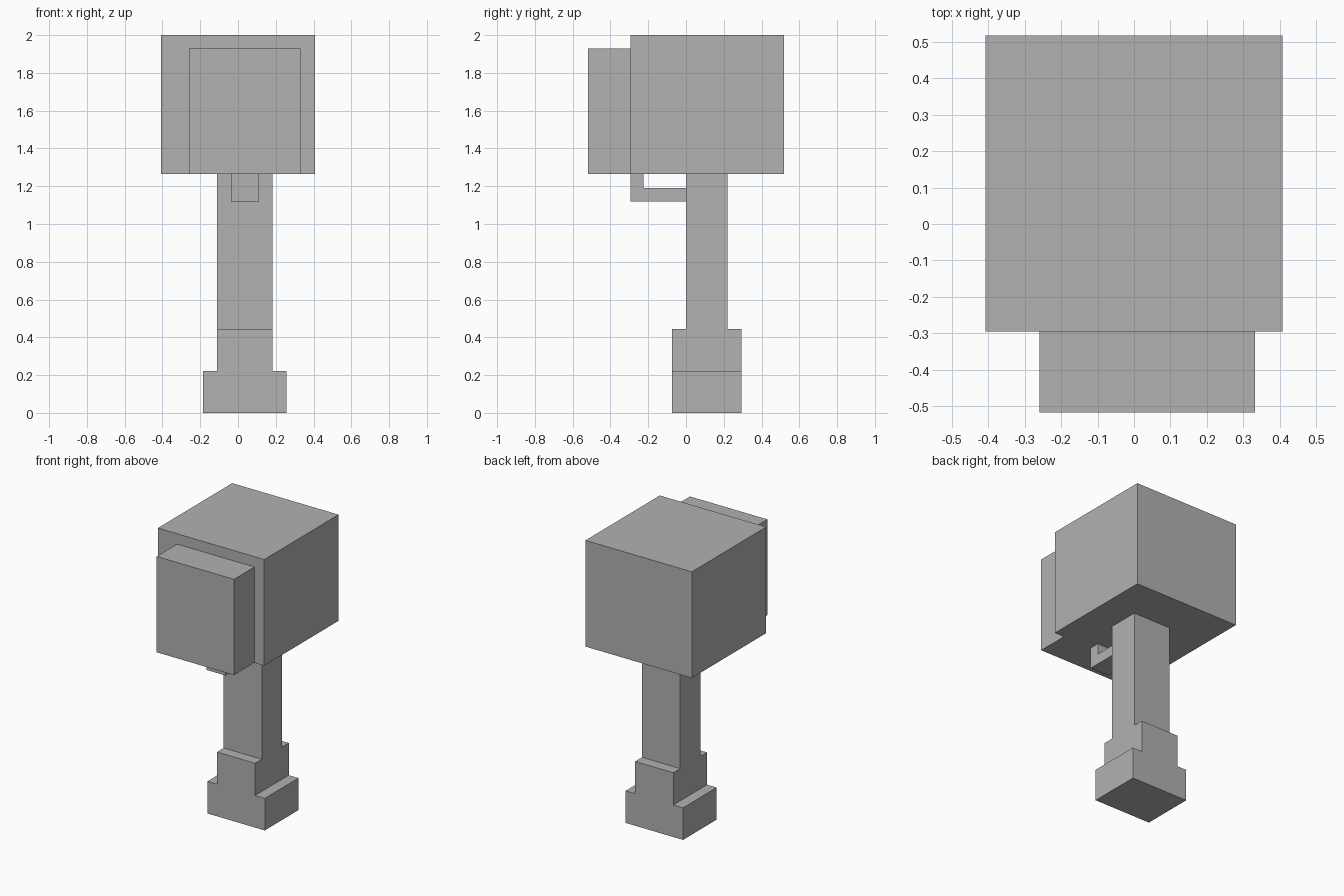
import bpy
import bmesh
from mathutils import Vector

cube = bpy.data.objects.get("Cube")
if cube:
    bpy.data.objects.remove(cube, do_unlink=True)

# Single flat colour
grey = bpy.data.materials.new("plain_grey")
grey.use_nodes = True
colour = (0.445, 0.445, 0.445, 1)
grey.diffuse_color = colour
grey.node_tree.nodes["Principled BSDF"].inputs["Base Color"].default_value = colour


def prism(name, axis, profile, start, end):
    """Extrude a closed profile along x (points are y, z) or y (points are x, z)."""
    def place(p, depth):
        return (depth, p[0], p[1]) if axis == "x" else (p[0], depth, p[1])

    bm = bmesh.new()
    face = bm.faces.new([bm.verts.new(place(p, start)) for p in profile])
    result = bmesh.ops.extrude_face_region(bm, geom=[face])
    moved = [v for v in result["geom"] if isinstance(v, bmesh.types.BMVert)]
    bmesh.ops.translate(bm, verts=moved, vec=Vector(place((0, 0), end - start)))
    bmesh.ops.recalc_face_normals(bm, faces=bm.faces)
    mesh = bpy.data.meshes.new(name)
    bm.to_mesh(mesh)
    bm.free()
    mesh.materials.append(grey)
    obj = bpy.data.objects.new(name, mesh)
    bpy.context.collection.objects.link(obj)
    return obj


def box(name, x, y, z):
    corners = [(x[0], z[0]), (x[1], z[0]), (x[1], z[1]), (x[0], z[1])]
    return prism(name, "y", corners, *y)


neck_x = (-0.11, 0.182)
foot_y = (-0.073, 0.295)
head_bottom = 1.265

# Stepped foot: wide base with a narrower upper step
prism("stepped_foot", "y", [
    (-0.184, 0), (0.256, 0), (0.256, 0.222), (neck_x[1], 0.222),
    (neck_x[1], 0.445), (neck_x[0], 0.445), (neck_x[0], 0.222), (-0.184, 0.222),
], *foot_y)

# Neck between foot and head
box("neck", neck_x, (0, 0.22), (0.445, head_bottom))

# L-shaped hook in front of the neck
prism("front_hook", "x", [
    (0, 1.118), (0, 1.19), (-0.225, 1.19), (-0.225, head_bottom),
    (-0.295, head_bottom), (-0.295, 1.118),
], -0.036, 0.11)

# Large head block and the slab on its front
box("head", (-0.407, 0.407), (-0.295, 0.518), (head_bottom, 2.0))
box("front_slab", (-0.26, 0.332), (-0.518, -0.295), (head_bottom, 1.928))
